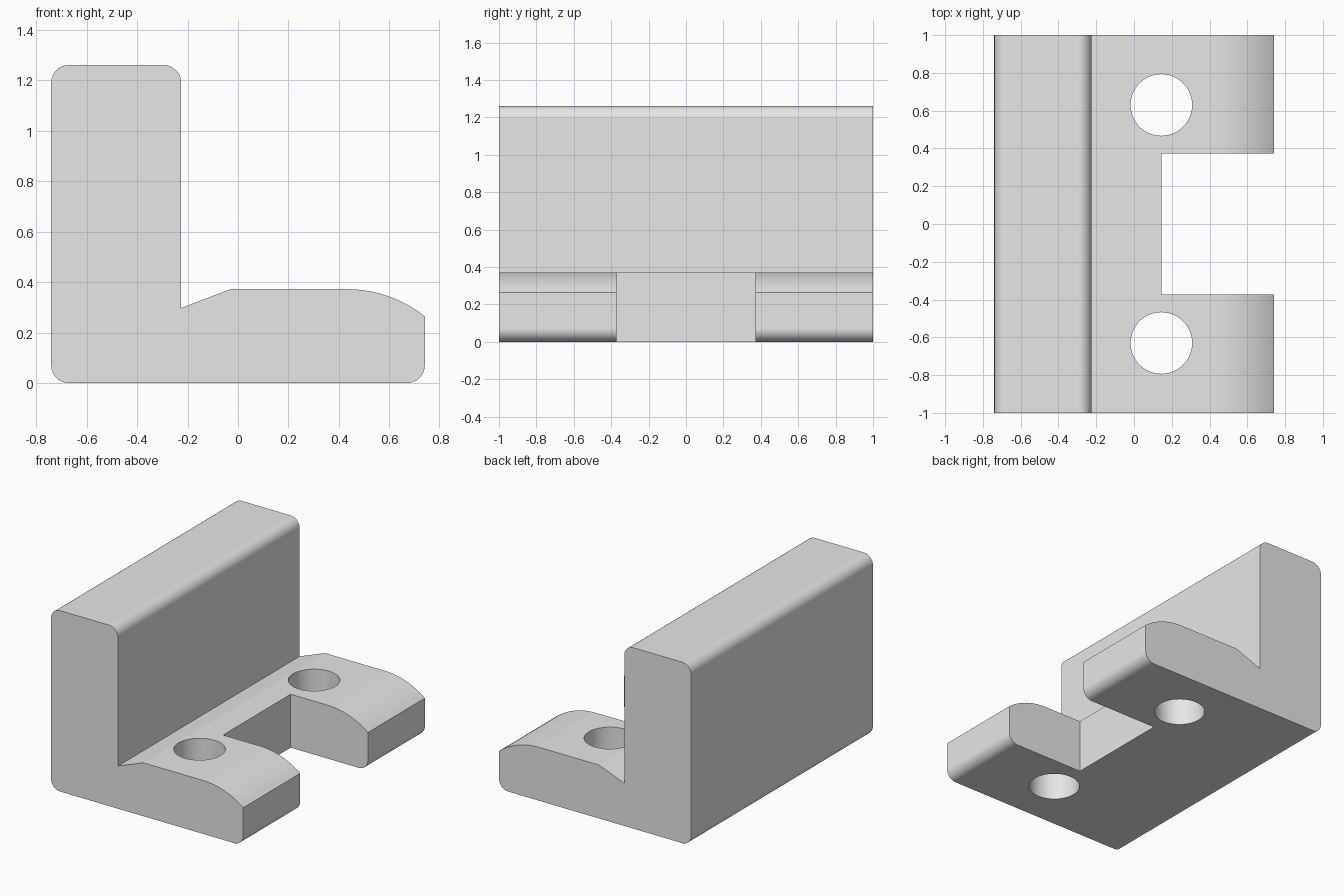
import bpy
import bmesh
import math
from mathutils import Matrix

cube = bpy.data.objects.get("Cube")
if cube:
    bpy.data.objects.remove(cube, do_unlink=True)

grey = bpy.data.materials.new("light_grey")
grey.use_nodes = True
grey.diffuse_color = (0.8, 0.8, 0.8, 1)
grey.node_tree.nodes["Principled BSDF"].inputs["Base Color"].default_value = (0.8, 0.8, 0.8, 1)

HALF_X, HALF_Y, HEIGHT = 0.74, 1.0, 1.26
WALL_X, BASE_TOP = -0.225, 0.372
FILLET = 0.07


def arc(cx, cz, radius, start, end, steps=12):
    """Points of an arc in the xz plane, angles in degrees."""
    angles = [math.radians(start + (end - start) * i / steps) for i in range(steps + 1)]
    return [(cx + radius * math.cos(a), cz + radius * math.sin(a)) for a in angles]


def new_object(name, bm):
    bmesh.ops.recalc_face_normals(bm, faces=bm.faces)
    mesh = bpy.data.meshes.new(name)
    bm.to_mesh(mesh)
    bm.free()
    mesh.materials.append(grey)
    obj = bpy.data.objects.new(name, mesh)
    bpy.context.collection.objects.link(obj)
    return obj


def cut(target, cutter):
    """Subtract the cutter from the target, then discard it."""
    cutter.hide_render = True
    mod = target.modifiers.new("cut", "BOOLEAN")
    mod.operation = "DIFFERENCE"
    mod.solver = "EXACT"
    mod.object = cutter
    bpy.ops.object.modifier_apply(modifier=mod.name)
    bpy.data.objects.remove(cutter, do_unlink=True)


# L-shaped side profile: rounded wall, relief groove and domed toe
toe_radius = 0.50
toe_start = 0.43
toe_end = 90 - math.degrees(math.asin((HALF_X - toe_start) / toe_radius))
profile = (
    arc(-HALF_X + FILLET, FILLET, FILLET, 270, 180)
    + arc(-HALF_X + FILLET, HEIGHT - FILLET, FILLET, 180, 90)
    + arc(WALL_X - FILLET, HEIGHT - FILLET, FILLET, 90, 0)
    + [(WALL_X, 0.297), (-0.03, BASE_TOP)]
    + arc(toe_start, BASE_TOP - toe_radius, toe_radius, 90, toe_end)
    + arc(HALF_X - FILLET, FILLET, FILLET, 0, -90)
)
bm = bmesh.new()
face = bm.faces.new([bm.verts.new((x, -HALF_Y, z)) for x, z in profile])
extruded = bmesh.ops.extrude_face_region(bm, geom=[face])["geom"]
moved = [v for v in extruded if isinstance(v, bmesh.types.BMVert)]
bmesh.ops.translate(bm, verts=moved, vec=(0, 2 * HALF_Y, 0))
# Keep both end caps
if len([f for f in bm.faces if len(f.verts) == len(profile)]) < 2:
    bmesh.ops.holes_fill(bm, edges=[e for e in bm.edges if e.is_boundary])
bracket = new_object("angle_bracket", bm)
bpy.context.view_layer.objects.active = bracket
bracket.select_set(True)

# Slot between the two feet
slot_back, slot_width = 0.145, 0.744
bm = bmesh.new()
bmesh.ops.create_cube(bm, size=1, matrix=Matrix.Translation((slot_back + 0.5, 0, 0.2))
                      @ Matrix.Diagonal((1, slot_width, 1, 1)))
cut(bracket, new_object("slot_cutter", bm))

# Bolt holes
for side in (-1, 1):
    bm = bmesh.new()
    bmesh.ops.create_cone(bm, cap_ends=True, segments=64, radius1=0.163, radius2=0.163,
                          depth=1, matrix=Matrix.Translation((slot_back, side * 0.63, 0.2)))
    cut(bracket, new_object("hole_cutter", bm))

# Smooth rounded edges while the large faces stay flat
bpy.ops.object.shade_smooth_by_angle(angle=math.radians(15))
weighted = bracket.modifiers.new("flat_face_normals", "WEIGHTED_NORMAL")
weighted.keep_sharp = True
